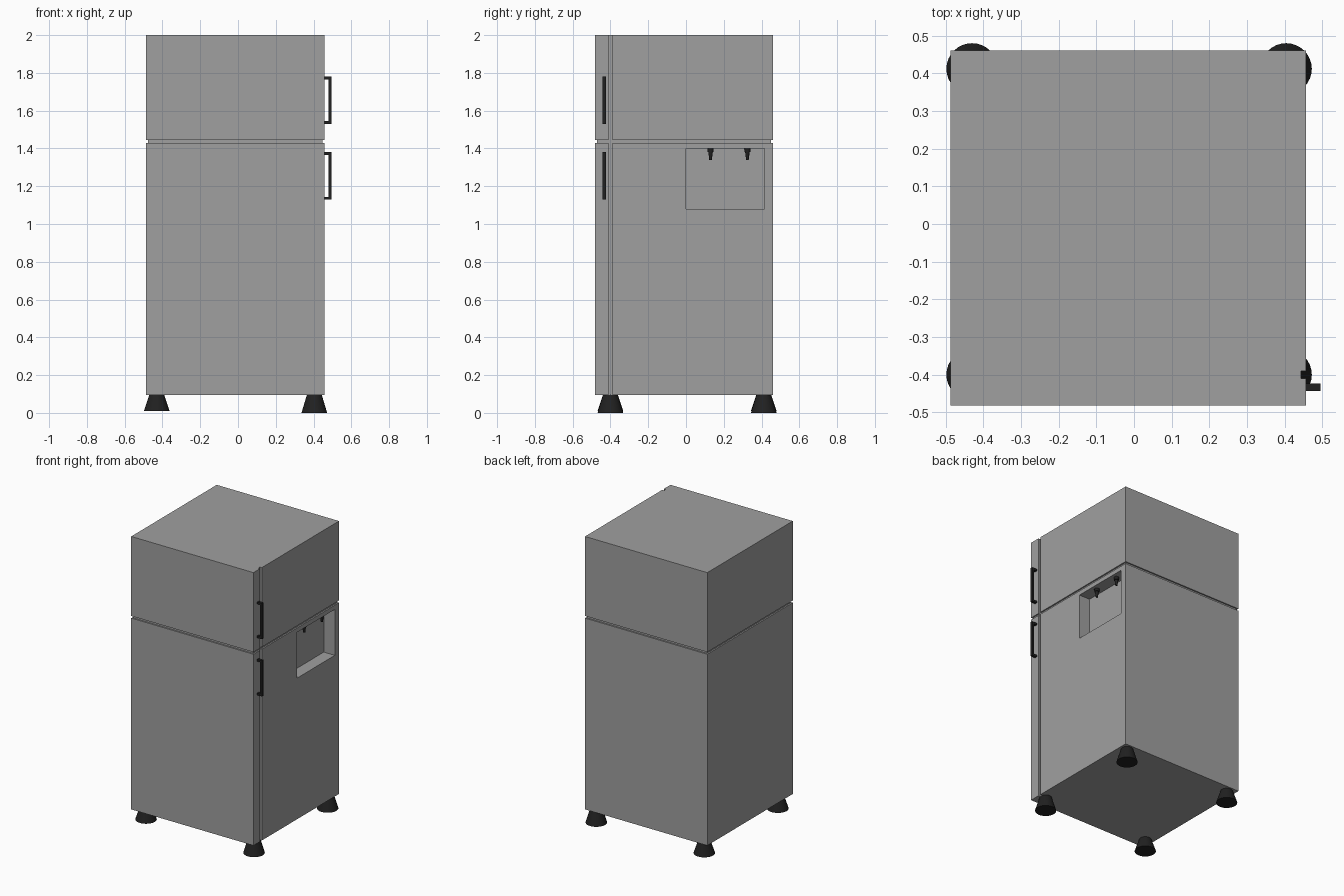
import bpy
import bmesh
from mathutils import Matrix, Vector

if "Cube" in bpy.data.objects:
    bpy.data.objects.remove(bpy.data.objects["Cube"], do_unlink=True)


def make_material(name, colour):
    mat = bpy.data.materials.new(name)
    mat.use_nodes = True
    mat.diffuse_color = (*colour, 1)
    mat.node_tree.nodes["Principled BSDF"].inputs["Base Color"].default_value = (*colour, 1)
    return mat


GREY = make_material("panel grey", (0.35, 0.35, 0.35))
BLACK = make_material("rubber black", (0.015, 0.015, 0.015))


def finish(name, bm, mat):
    bmesh.ops.recalc_face_normals(bm, faces=bm.faces)
    mesh = bpy.data.meshes.new(name)
    bm.to_mesh(mesh)
    bm.free()
    mesh.materials.append(mat)
    obj = bpy.data.objects.new(name, mesh)
    bpy.context.collection.objects.link(obj)
    return obj


def add_box(bm, low, high):
    low, high = Vector(low), Vector(high)
    matrix = Matrix.Translation((low + high) / 2) @ Matrix.Diagonal((*(high - low), 1))
    bmesh.ops.create_cube(bm, size=1, matrix=matrix)


def add_cone(bm, x, y, z_low, z_high, r_low, r_high, sides):
    bmesh.ops.create_cone(bm, cap_ends=True, segments=sides, radius1=r_low, radius2=r_high,
                          depth=z_high - z_low,
                          matrix=Matrix.Translation((x, y, (z_low + z_high) / 2)))


def smooth(obj):
    bpy.ops.object.select_all(action="DESELECT")
    obj.select_set(True)
    bpy.context.view_layer.objects.active = obj
    bpy.ops.object.shade_smooth_by_angle()


LEFT, RIGHT, FRONT, BACK = -0.487, 0.457, -0.482, 0.461

# Cabinet: stacked rectangles with a shallow groove between the compartments
bm = bmesh.new()
rings = []
for z, inset in [(0.095, 0), (1.43, 0), (1.43, 0.01), (1.445, 0.01), (1.445, 0), (2, 0)]:
    x0, x1, y0, y1 = LEFT + inset, RIGHT - inset, FRONT + inset, BACK - inset
    rings.append([bm.verts.new((x, y, z)) for x, y in [(x0, y0), (x1, y0), (x1, y1), (x0, y1)]])
for lower, upper in zip(rings, rings[1:]):
    for i in range(4):
        j = (i + 1) % 4
        bm.faces.new((lower[i], lower[j], upper[j], upper[i]))
bm.faces.new(rings[0][::-1])
bm.faces.new(rings[-1])
cabinet = finish("cabinet", bm, GREY)

# Door seam and dispenser recess are cut into the side
cutters = []
for name, low, high in [("door_seam_cutter", (RIGHT - 0.014, -0.41, 0), (0.6, -0.39, 2.1)),
                        ("dispenser_cutter", (RIGHT - 0.085, 0, 1.08), (0.6, 0.415, 1.4))]:
    bm = bmesh.new()
    add_box(bm, low, high)
    cutter = finish(name, bm, GREY)
    cutter.hide_render = True
    cutters.append(cutter)
    cut = cabinet.modifiers.new(name, "BOOLEAN")
    cut.operation = "DIFFERENCE"
    cut.solver = "EXACT"
    cut.object = cutter
bpy.context.view_layer.update()
evaluated = cabinet.evaluated_get(bpy.context.evaluated_depsgraph_get())
cut_mesh = bpy.data.meshes.new_from_object(evaluated)
cabinet.modifiers.clear()
cabinet.data = cut_mesh
for cutter in cutters:
    bpy.data.objects.remove(cutter, do_unlink=True)

# Door handles: an upright grip on two short posts
for name, z0, z1 in [("upper_door_handle", 1.53, 1.78), ("lower_door_handle", 1.13, 1.38)]:
    bm = bmesh.new()
    y0, y1 = -0.443, -0.424
    add_box(bm, (0.48, y0, z0), (0.495, y1, z1))
    for z in (z0, z1 - 0.014):
        add_box(bm, (RIGHT - 0.004, y0, z), (0.482, y1, z + 0.014))
    finish(name, bm, BLACK)

# Dispenser taps hang from the recess ceiling
for name, y in [("front_tap", 0.13), ("back_tap", 0.325)]:
    bm = bmesh.new()
    add_cone(bm, 0.42, y, 1.38, 1.402, 0.016, 0.017, 16)
    add_cone(bm, 0.42, y, 1.34, 1.382, 0.007, 0.012, 16)
    smooth(finish(name, bm, BLACK))

# Flared feet
for x_name, x, base in [("right", -0.43, 0.01), ("left", 0.404, 0)]:
    for y_name, y in [("front", -0.4), ("back", 0.412)]:
        bm = bmesh.new()
        add_cone(bm, x, y, base, 0.1, 0.068, 0.038, 32)
        smooth(finish(f"{y_name}_{x_name}_foot", bm, BLACK))
